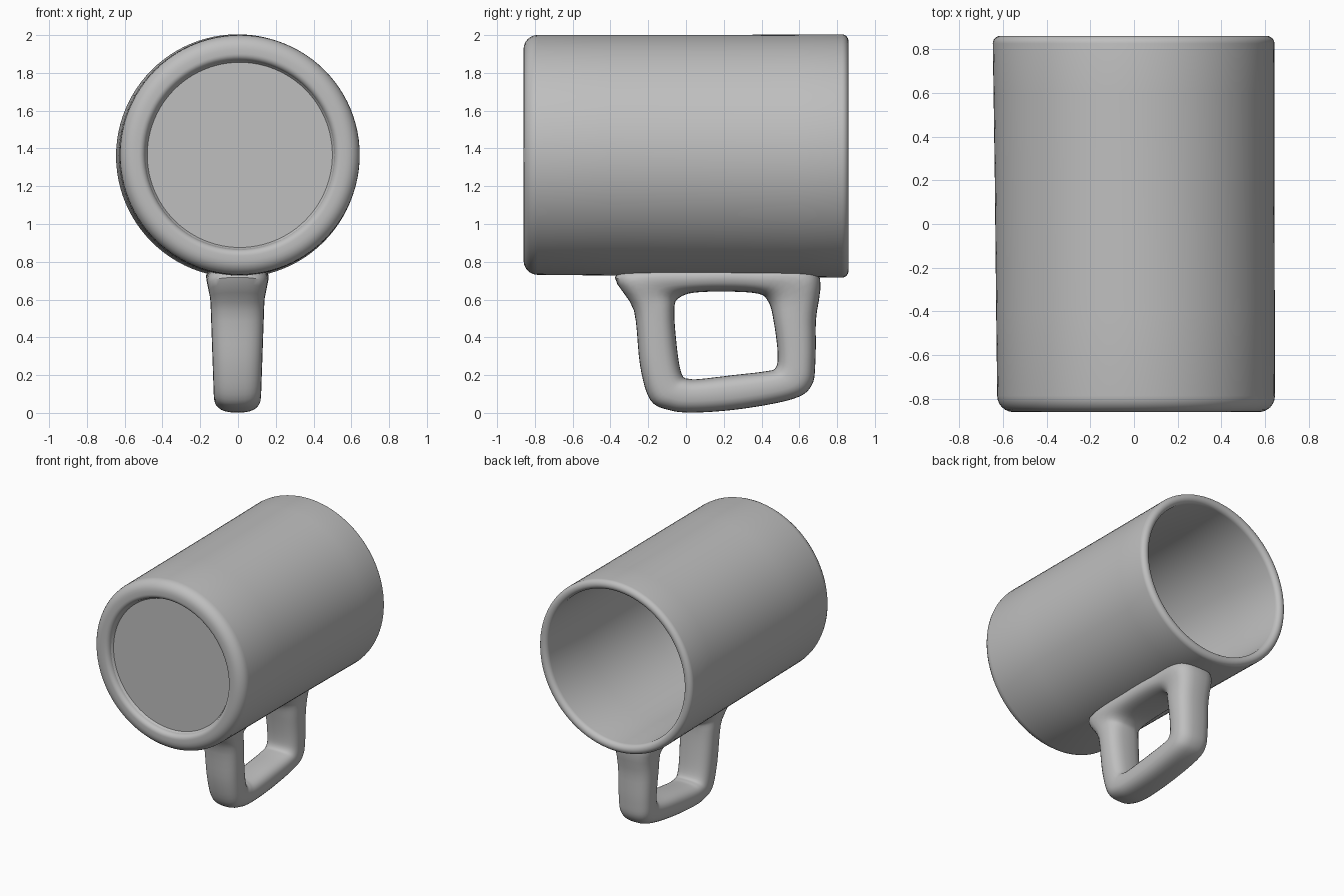
import bpy, bmesh
from math import cos, sin, pi, radians, copysign
from mathutils import Vector

cube = bpy.data.objects.get("Cube")
if cube:
    bpy.data.objects.remove(cube, do_unlink=True)

glaze = bpy.data.materials.new("grey_glaze")
glaze.use_nodes = True
grey = (0.52, 0.52, 0.52, 1)
glaze.diffuse_color = grey
glaze.node_tree.nodes["Principled BSDF"].inputs["Base Color"].default_value = grey


def skin(name, rings, closed):
    """Join equal rings of points into a smooth tube, closed or capped."""
    bm = bmesh.new()
    loops = [[bm.verts.new(p) for p in ring] for ring in rings]
    n = len(loops[0])
    pairs = list(zip(loops, loops[1:]))
    if closed:
        pairs.append((loops[-1], loops[0]))
    else:
        bm.faces.new(loops[0])
        bm.faces.new(loops[-1])
    for a, b in pairs:
        for i in range(n):
            j = (i + 1) % n
            bm.faces.new((a[i], a[j], b[j], b[i]))
    bmesh.ops.recalc_face_normals(bm, faces=bm.faces)
    mesh = bpy.data.meshes.new(name)
    bm.to_mesh(mesh)
    bm.free()
    mesh.materials.append(glaze)
    ob = bpy.data.objects.new(name, mesh)
    bpy.context.collection.objects.link(ob)
    bpy.ops.object.select_all(action='DESELECT')
    ob.select_set(True)
    bpy.context.view_layer.objects.active = ob
    bpy.ops.object.shade_smooth_by_angle(angle=radians(40))
    return ob


def arc(r, y, size, start, end, steps=6):
    """Quarter or half round in the profile, as (radius, y) points."""
    angles = [radians(start + (end - start) * i / steps) for i in range(steps + 1)]
    return [(r + size * cos(a), y + size * sin(a)) for a in angles]


# Mug body: recessed base, rounded foot, wall, rim and hollow inside
profile = [(0.49, -0.81), (0.5, -0.825)]
profile += arc(0.535, -0.825, 0.035, 180, 270)
profile += arc(0.56, -0.785, 0.075, 270, 360)
profile += [(0.637, -0.4), (0.639, 0.2), (0.642, 0.6)]
profile += arc(0.609, 0.825, 0.035, 0, 180, 12)
profile += [(0.572, 0.4), (0.567, -0.3)]
profile += arc(0.465, -0.62, 0.1, 0, -90)


def body_ring(r, y, sides=96):
    t = (y + 0.86) / 1.72
    cx, cz = 0.01 - 0.012 * t, 1.366 - 0.006 * t
    return [(cx + r * cos(2 * pi * i / sides), y, cz + r * sin(2 * pi * i / sides))
            for i in range(sides)]


skin("mug_body", [body_ring(r, y) for r, y in profile], False)

# Handle: inner and outer edge (y, z) at each station around the loop
stations = [
    (-.02, .20, -.19, .07), (-.045, .32, -.243, .25), (-.062, .54, -.275, .54),
    (-.035, .61, -.36, .745), (.08, .64, .1, .77), (.36, .635, .37, .77),
    (.435, .59, .69, .75), (.465, .48, .687, .48), (.485, .32, .685, .27),
    (.475, .24, .665, .145), (.42, .22, .57, .075), (.25, .20, .3, .022),
    (.08, .18, .05, .002), (.02, .18, -.09, .015)]


def smooth_loop(points, steps=5):
    """Closed Catmull-Rom curve through the points."""
    out, n = [], len(points)
    for i in range(n):
        a, b, c, d = (Vector(points[(i + k) % n]) for k in (-1, 0, 1, 2))
        for s in range(steps):
            t = s / steps
            out.append(b + (c - a) * (t / 2) + (2 * a - 5 * b + 4 * c - d) * (t * t / 2)
                       + (3 * b - a - 3 * c + d) * (t ** 3 / 2))
    return out


def rounded(v, power=0.75):
    return copysign(abs(v) ** power, v)


def handle_ring(inner, outer, sides=28):
    mid, half = (inner + outer) / 2, (outer - inner) / 2
    ring = []
    for i in range(sides):
        a = 2 * pi * i / sides
        y, z = mid + half * rounded(cos(a))
        width = 0.122 + 0.035 * z + 0.025 * max(0, (z - 0.6) / 0.15)
        ring.append((-0.003 + width * rounded(sin(a)), y, z))
    return ring


inner_edge = smooth_loop([s[:2] for s in stations])
outer_edge = smooth_loop([s[2:] for s in stations])
skin("handle", [handle_ring(a, b) for a, b in zip(inner_edge, outer_edge)], True)
